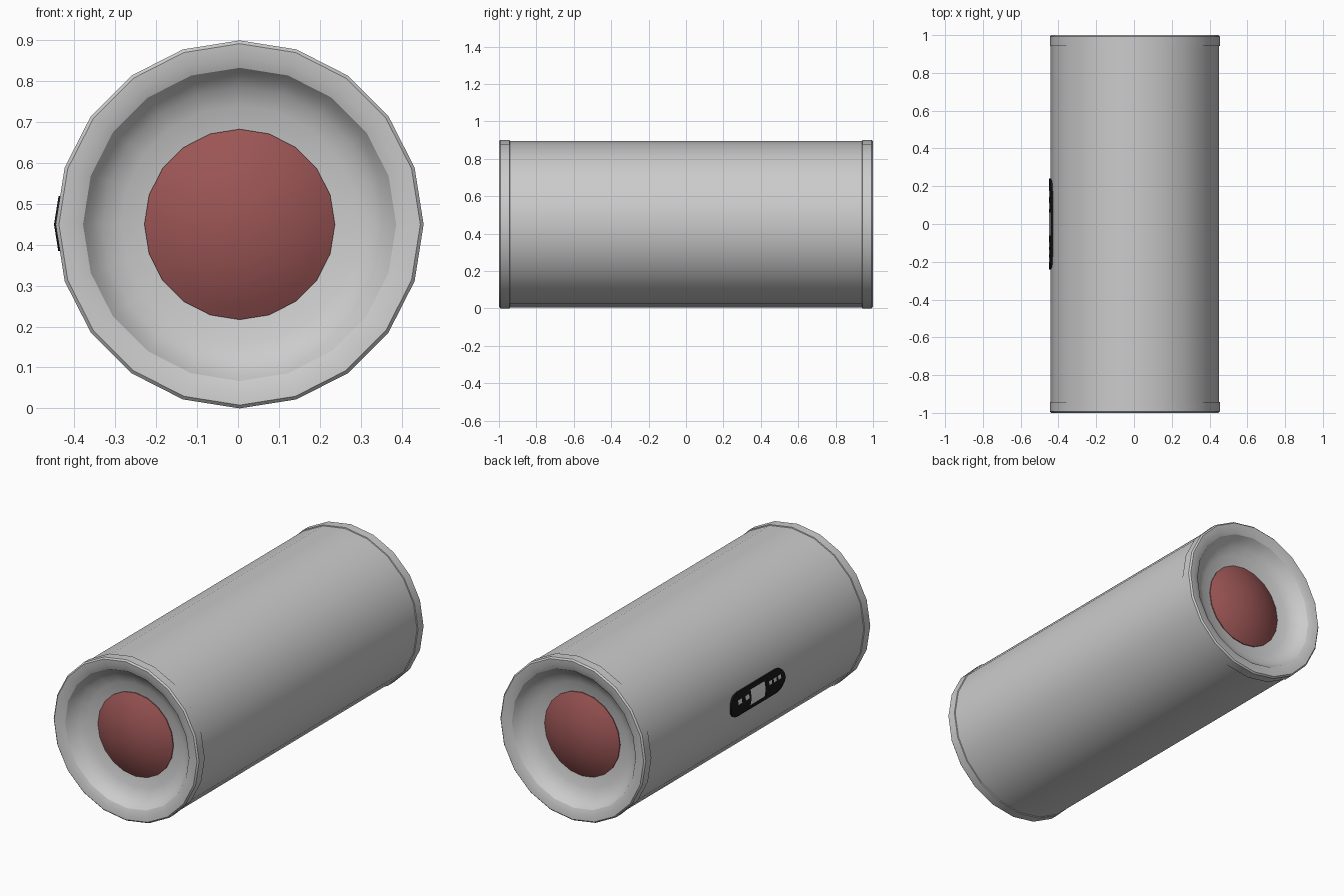
import bpy, bmesh, math

old = bpy.data.objects.get("Cube")
if old:
    bpy.data.objects.remove(old, do_unlink=True)

SIDES = 20
CX, CZ, R = 0.004, 0.45, 0.45


def material(name, r, g, b):
    m = bpy.data.materials.new(name)
    m.use_nodes = True
    m.diffuse_color = (r, g, b, 1)
    m.node_tree.nodes["Principled BSDF"].inputs["Base Color"].default_value = (r, g, b, 1)
    return m


GREY = material("shell grey", 0.6, 0.6, 0.6)
RED = material("speaker red", 0.33, 0.09, 0.09)
BLACK = material("panel black", 0.01, 0.01, 0.01)
LIGHT = material("marking light grey", 0.8, 0.8, 0.8)


def finish(name, bm, mats):
    bmesh.ops.remove_doubles(bm, verts=bm.verts, dist=1e-5)
    bmesh.ops.recalc_face_normals(bm, faces=bm.faces)
    me = bpy.data.meshes.new(name)
    bm.to_mesh(me)
    bm.free()
    for m in mats:
        me.materials.append(m)
    ob = bpy.data.objects.new(name, me)
    bpy.context.collection.objects.link(ob)
    bpy.ops.object.select_all(action="DESELECT")
    ob.select_set(True)
    bpy.context.view_layer.objects.active = ob
    bpy.ops.object.shade_smooth_by_angle(angle=math.radians(32))
    return ob


def lathe(name, profile, mat, closed=False):
    """Spin (radius, y) points around the long axis."""
    bm = bmesh.new()
    rings = []
    for r, y in profile:
        angles = [math.tau * i / SIDES for i in range(SIDES)]
        rings.append([bm.verts.new((CX + r * math.cos(a), y, CZ + r * math.sin(a)))
                      for a in angles])
    pairs = list(zip(rings, rings[1:]))
    if closed:
        pairs.append((rings[-1], rings[0]))
    for a, b in pairs:
        for i in range(SIDES):
            j = (i + 1) % SIDES
            bm.faces.new((a[i], a[j], b[j], b[i]))
    bmesh.ops.dissolve_degenerate(bm, edges=bm.edges, dist=1e-5)
    return finish(name, bm, [mat])


# Main tube
BODY_R = R - 0.005
lathe("body", [(BODY_R, -0.95), (BODY_R, 0.95)], GREY)

# End rings with a dished recess, as (radius, depth from the end)
CAP = [(0.44, 0.06), (R, 0.057), (R, 0.008), (0.442, 0), (0.41, 0.003),
       (0.383, 0.014), (0.365, 0.04), (0.335, 0.066), (0.29, 0.084),
       (0.22, 0.095), (0.22, 0.12), (0.43, 0.12)]

# Shallow domed cone
DOME_R, RIM, RISE = 0.233, 0.088, 0.065
SPHERE = (DOME_R ** 2 + RISE ** 2) / (2 * RISE)
TOP = math.asin(DOME_R / SPHERE)
arc = [TOP * i / 6 for i in range(7)]
DOME = [(SPHERE * math.sin(a), RIM - RISE + SPHERE * (1 - math.cos(a))) for a in arc]
DOME += [(DOME_R, RIM + 0.015), (0, RIM + 0.015)]

for side, s in (("front", -1), ("back", 1)):
    lathe(side + "_end_ring", [(r, s * (1 - d)) for r, d in CAP], GREY, closed=True)
    lathe(side + "_speaker_dome", [(r, s * (1 - d)) for r, d in DOME], RED)

# Control panel: rounded strip that follows the bend of the tube
HALF_L, HALF_H, THICK = 0.24, 0.067, 0.009
PANEL_Z = 0.452
# Markings as (y, z offset, half width, half height)
MARKS = [(0, 0, 0.062, 0.043)]
MARKS += [(y, 0.014, 0.016, 0.012) for y in (0.16, 0.095)]
MARKS += [(y, 0.018, 0.012, 0.01) for y in (-0.11, -0.15, -0.19)]


def panel_x(z):
    slope = math.tan(math.pi / SIDES)
    return CX - BODY_R + abs(z - CZ) * slope


bm = bmesh.new()
outline = []
for s in (1, -1):
    for i in range(9):
        a = math.pi * (i / 8 - 0.5)
        outline.append(bm.verts.new((0, s * (HALF_L - HALF_H + HALF_H * math.cos(a)),
                                     PANEL_Z + s * HALF_H * math.sin(a))))
bm.faces.new(outline)


def slice_at(co, normal):
    geom = bm.verts[:] + bm.edges[:] + bm.faces[:]
    bmesh.ops.bisect_plane(bm, geom=geom, plane_co=co, plane_no=normal)


slice_at((0, 0, CZ), (0, 0, 1))
for y, dz, w, h in MARKS:
    for s in (1, -1):
        slice_at((0, y + s * w, 0), (0, 1, 0))
        slice_at((0, 0, PANEL_Z + dz + s * h), (0, 0, 1))

for f in bm.faces:
    c = f.calc_center_median()
    f.material_index = int(any(abs(c.y - y) < w and abs(c.z - PANEL_Z - dz) < h
                               for y, dz, w, h in MARKS))
for v in bm.verts:
    v.co.x = panel_x(v.co.z) + 0.001
front = bmesh.ops.extrude_face_region(bm, geom=bm.faces[:], use_keep_orig=True)["geom"]
for v in front:
    if isinstance(v, bmesh.types.BMVert):
        v.co.x -= THICK + 0.001
bm.normal_update()
for f in bm.faces:
    if abs(f.normal.x) < 0.5:
        f.material_index = 0
finish("control_panel", bm, [BLACK, LIGHT])
